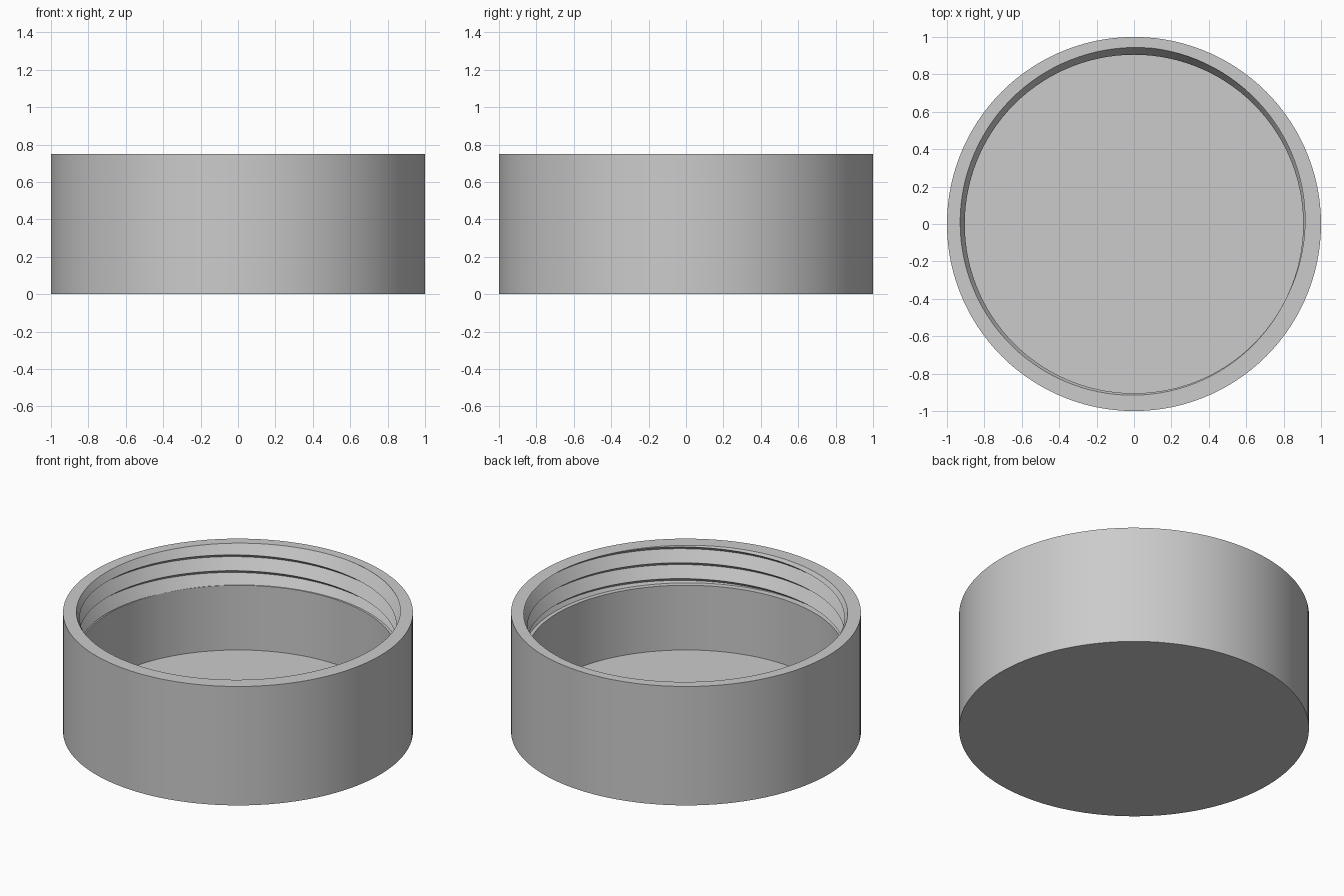
import bpy, bmesh, math

cube = bpy.data.objects.get("Cube")
if cube:
    bpy.data.objects.remove(cube, do_unlink=True)

SEGMENTS = 120
HEIGHT, OUTER, INNER, ROOT = 0.75, 1.0, 0.905, 0.945
FLOOR, THREAD_BOTTOM = 0.092, 0.5
PITCH, UNDERSIDE = 0.1, 0.03
START, TURNS = 0.357, 6

bm = bmesh.new()


def extrude_ring(edges, radius=None, z=None):
    """Extrude an open ring, then set its radius or its height."""
    new = bmesh.ops.extrude_edge_only(bm, edges=edges)["geom"]
    for v in (g for g in new if isinstance(g, bmesh.types.BMVert)):
        if radius is not None:
            scale = radius / math.hypot(v.co.x, v.co.y)
            v.co.x *= scale
            v.co.y *= scale
        if z is not None:
            v.co.z = z
    return [g for g in new if isinstance(g, bmesh.types.BMEdge)]


def open_ring(z):
    return [e for e in bm.edges if e.is_boundary
            and all(abs(v.co.z - z) < 1e-4 for v in e.verts)]


# Internal screw thread: a helical strip of crests and roots
crest, root = [], []
for i in range(SEGMENTS * TURNS + 1):
    a = math.tau * i / SEGMENTS
    z = START + PITCH * i / SEGMENTS
    c, s = math.cos(a), math.sin(a)
    crest.append(bm.verts.new((INNER * c, INNER * s, z)))
    root.append(bm.verts.new((ROOT * c, ROOT * s, z - UNDERSIDE)))
for i in range(SEGMENTS * TURNS):
    bm.faces.new((root[i], root[i + 1], crest[i + 1], crest[i]))
    j = i + SEGMENTS
    if j < SEGMENTS * TURNS:
        bm.faces.new((crest[i], crest[i + 1], root[j + 1], root[j]))

# Trim the thread flat at the rim and at its lower end
for z, up in ((HEIGHT, 1), (THREAD_BOTTOM, -1)):
    bmesh.ops.bisect_plane(bm, geom=bm.verts[:] + bm.edges[:] + bm.faces[:],
                           plane_co=(0, 0, z), plane_no=(0, 0, up), clear_outer=True)

# Rim, outer wall and underside
ring = extrude_ring(open_ring(HEIGHT), radius=OUTER)
ring = extrude_ring(ring, z=0)
bmesh.ops.contextual_create(bm, geom=ring)

# Ledge below the thread, plain inner wall and floor
ring = extrude_ring(open_ring(THREAD_BOTTOM), radius=INNER)
ring = extrude_ring(ring, z=FLOOR)
bmesh.ops.contextual_create(bm, geom=ring)

bmesh.ops.remove_doubles(bm, verts=bm.verts[:], dist=0.0002)
bmesh.ops.recalc_face_normals(bm, faces=bm.faces[:])

mesh = bpy.data.meshes.new("threaded_lid")
bm.to_mesh(mesh)
bm.free()
lid = bpy.data.objects.new("threaded_lid", mesh)
bpy.context.collection.objects.link(lid)

# Plain grey material
grey = bpy.data.materials.new("light_grey")
grey.use_nodes = True
color = (0.6, 0.6, 0.6, 1)
grey.diffuse_color = color
grey.node_tree.nodes["Principled BSDF"].inputs["Base Color"].default_value = color
mesh.materials.append(grey)

bpy.ops.object.select_all(action="DESELECT")
lid.select_set(True)
bpy.context.view_layer.objects.active = lid
bpy.ops.object.shade_smooth_by_angle(angle=math.radians(30))
